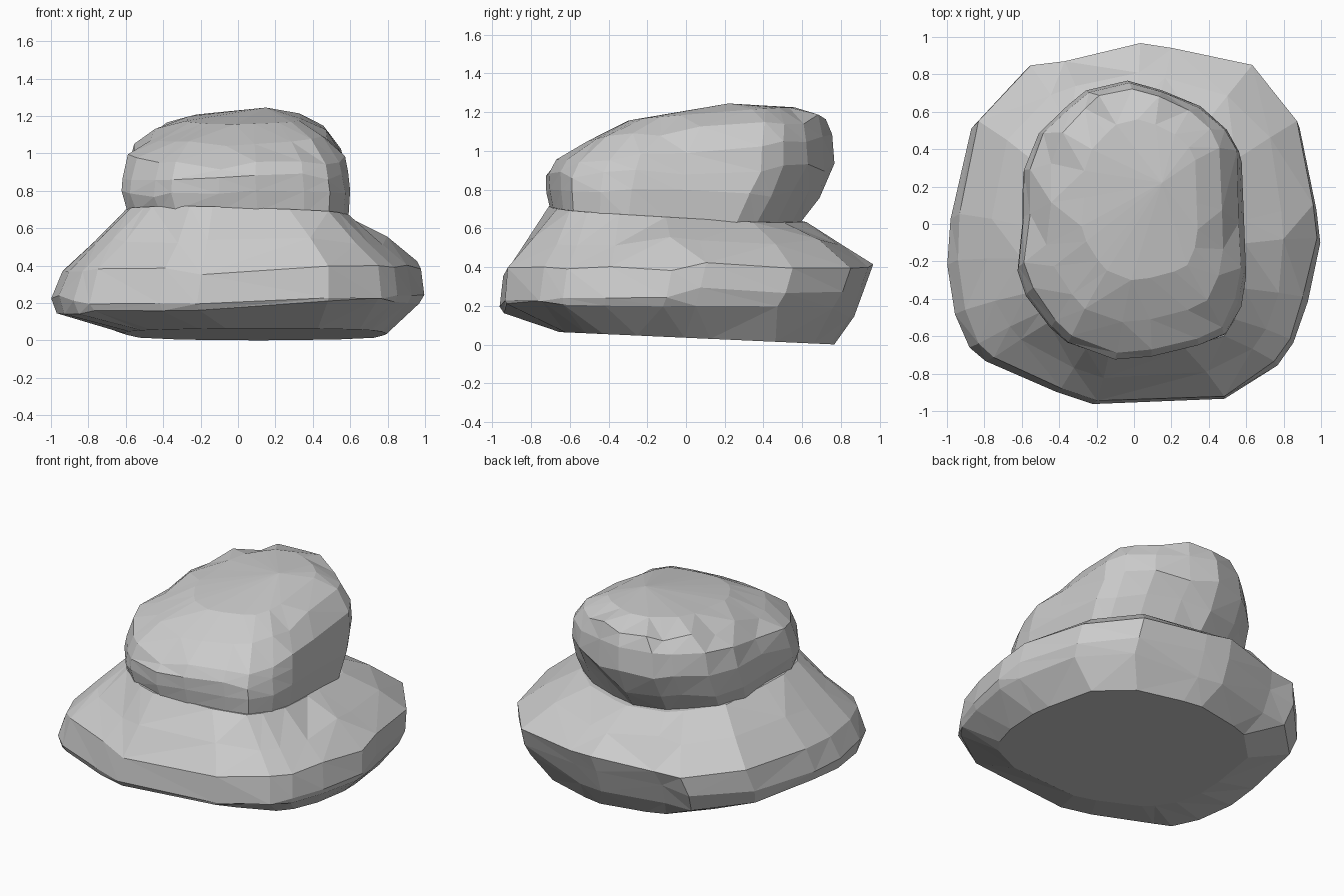
import bpy, bmesh, random
from mathutils import Vector
from mathutils.geometry import intersect_line_line_2d

if "Cube" in bpy.data.objects:
    bpy.data.objects.remove(bpy.data.objects["Cube"])

random.seed(4)


def normalise(points):
    xs, ys = zip(*points)
    cx, cy = (max(xs) + min(xs)) / 2, (max(ys) + min(ys)) / 2
    hx, hy = (max(xs) - min(xs)) / 2, (max(ys) - min(ys)) / 2
    return [Vector(((x - cx) / hx, (y - cy) / hy)) for x, y in points]


def resample(outline, guide):
    """Points of outline along the same directions as the guide's points."""
    out, n = [], len(outline)
    for p in guide:
        for i in range(n):
            hit = intersect_line_line_2d(Vector((0, 0)), p * 3, outline[i], outline[(i + 1) % n])
            if hit:
                out.append(hit.copy())
                break
    return out


def rock(name, rings, peak=None, jitter=0.012):
    """Loft rings of (outline, xmin, xmax, ymin, ymax, z, x_tilt, y_tilt)."""
    bm = bmesh.new()
    loops = []
    for k, (outline, x0, x1, y0, y1, z, a, b) in enumerate(rings):
        j = jitter if 0 < k < len(rings) - 1 else 0
        loop = []
        for p in outline:
            x = (x0 + x1) / 2 + p.x * (x1 - x0) / 2
            y = (y0 + y1) / 2 + p.y * (y1 - y0) / 2
            inset = 1 - random.uniform(0, j)
            loop.append(bm.verts.new((x * inset, y * inset,
                                      z + a * x + b * y + random.uniform(-1, 1) * 2 * j)))
        loops.append(loop)
    n = len(loops[0])
    for lo, hi in zip(loops, loops[1:]):
        for i in range(n):
            m = (i + 1) % n
            bm.faces.new((lo[i], lo[m], hi[m], hi[i]))
    bm.faces.new(loops[0])
    if peak:
        tip = bm.verts.new(peak)
        for i in range(n):
            bm.faces.new((loops[-1][i], loops[-1][(i + 1) % n], tip))
    else:
        bm.faces.new(loops[-1])
    bmesh.ops.triangulate(bm, faces=bm.faces[:])
    bmesh.ops.recalc_face_normals(bm, faces=bm.faces[:])
    me = bpy.data.meshes.new(name)
    bm.to_mesh(me)
    bm.free()
    ob = bpy.data.objects.new(name, me)
    bpy.context.collection.objects.link(ob)
    return ob


# Plan outlines of the two stones
wide = normalise([(-.59, .85), (-.4, .87), (.02, .97), (.2, .95), (.64, .85), (.89, .55),
                  (.98, .1), (1, -.08), (.93, -.4), (.86, -.63), (.77, -.75), (.49, -.94),
                  (-.22, -.96), (-.42, -.89), (-.8, -.73), (-.88, -.65), (-.96, -.47),
                  (-1, -.2), (-.99, .05), (-.88, .55)])
oval = normalise([(-.26, .73), (-.03, .78), (.16, .73), (.37, .64), (.52, .52), (.585, .4),
                  (.6, 0), (.61, -.25), (.58, -.42), (.5, -.58), (.36, -.64), (.1, -.7),
                  (-.1, -.72), (-.36, -.63), (-.45, -.54), (-.58, -.36), (-.63, -.22),
                  (-.6, .05), (-.6, .3), (-.52, .5), (-.36, .65)])
neck = resample(oval, wide)
mid = [(p + q) / 2 for p, q in zip(wide, neck)]

# Broad lower stone
rock("base_rock", [
    (mid, -.62, .8, -.66, .77, .035, 0, -.045),
    (wide, -.97, .98, -.95, .87, .17, .04, -.02),
    (wide, -1, 1, -.965, .93, .25, .02, .03),
    (wide, -.95, .98, -.95, .97, .385, .02, .01),
    (mid, -.79, .81, -.84, .82, .535, 0, 0),
    (neck, -.61, .6, -.72, .63, .67, -.03, -.06)])

# Rounded upper stone, higher towards the back
rock("top_rock", [
    (oval, -.59, .59, -.7, .58, .65, -.03, -.06),
    (oval, -.63, .605, -.725, .69, .78, 0, 0),
    (oval, -.62, .59, -.73, .77, .89, 0, .03),
    (oval, -.59, .575, -.69, .76, 1.0, 0, .1),
    (oval, -.47, .48, -.53, .73, 1.1, 0, .1),
    (oval, -.28, .34, -.3, .56, 1.18, .02, .08)], peak=(.15, .22, 1.245))
